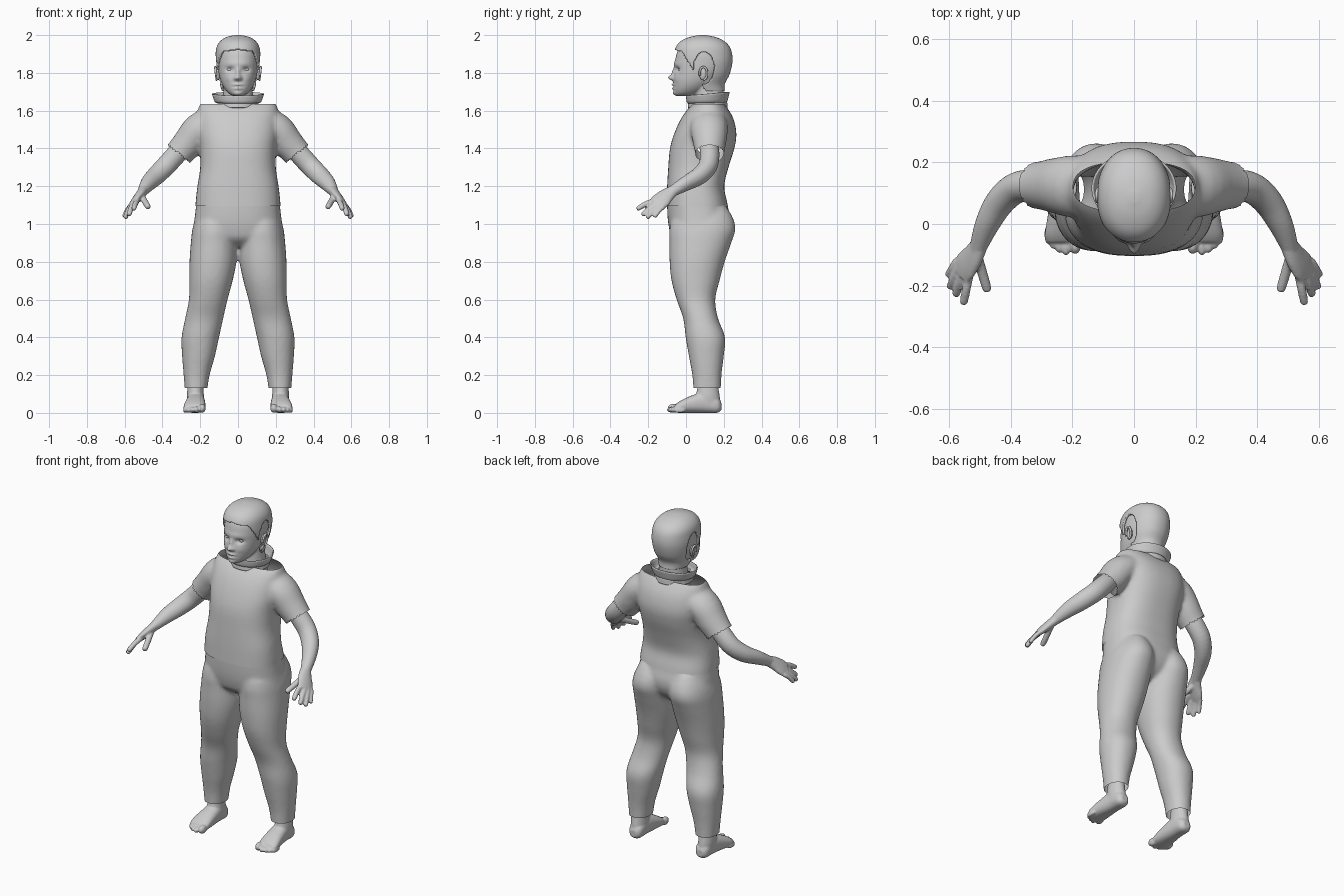
import bpy, bmesh, math
from mathutils import Vector, Matrix

X, Y, Z = Vector((1, 0, 0)), Vector((0, 1, 0)), Vector((0, 0, 1))


def span(z, x0, x1, y0, y1):
    """Horizontal ring given by its extents."""
    return ((x0 + x1) / 2, (y0 + y1) / 2, z, (x1 - x0) / 2, (y1 - y0) / 2)


def loft(bm, rings, u=X, v=None, n=32, p=2.0, steps=4, caps=True, side=1):
    """Skin smooth rings (x, y, z, ra, rb); without v they turn with the path."""
    pts = []
    for i in range(len(rings) - 1):
        k = [rings[max(0, min(len(rings) - 1, i + d))] for d in (-1, 0, 1, 2)]
        for s in range(steps):
            t = s / steps
            pts.append([b + .5 * t * (c - a + t * (2*a - 5*b + 4*c - d + t * (3*(b - c) + d - a)))
                        for a, b, c, d in zip(*k)])
    pts.append(list(rings[-1]))
    loops = []
    for i, q in enumerate(pts):
        c = Vector(q[:3])
        if v is None:
            t = (Vector(pts[min(i + 1, len(pts) - 1)][:3]) - Vector(pts[max(i - 1, 0)][:3])).normalized()
            b = t.cross(u).normalized()
            a = b.cross(t)
        else:
            a, b = u, v
        loop = []
        for j in range(n):
            w = 2 * math.pi * j / n
            cs, sn = math.cos(w), math.sin(w)
            co = c + a * q[3] * math.copysign(abs(cs) ** (2 / p), cs) \
                + b * q[4] * math.copysign(abs(sn) ** (2 / p), sn)
            loop.append(bm.verts.new((co.x * side, co.y, co.z)))
        loops.append(loop)
    faces = [bm.faces.new((l[j], l[(j + 1) % n], m[(j + 1) % n], m[j]))
             for l, m in zip(loops, loops[1:]) for j in range(n)]
    if caps:
        faces += [bm.faces.new(loops[0]), bm.faces.new(loops[-1])]
    bmesh.ops.recalc_face_normals(bm, faces=faces)


def ball(bm, c, r):
    bmesh.ops.create_uvsphere(bm, u_segments=20, v_segments=12, radius=1,
                              matrix=Matrix.Translation(c) @ Matrix.Diagonal((*r, 1)))


def finger(bm, a, b, r, droop=.006):
    """Rounded digit from a to b."""
    a, b = Vector(a), Vector(b)
    m = (a + b) / 2 + Z * droop
    e = b - (b - m).normalized() * r * .5
    loft(bm, [(*a, r, r), (*m, r, r), (*e, r * .9, r * .9), (*b, r * .4, r * .4)], u=Vector((.6, .6, -.5)), n=12)


def finish(bm, name, voxel=0, smooth=0, mirror=False, thick=0):
    me = bpy.data.meshes.new(name)
    bm.to_mesh(me)
    bm.free()
    ob = bpy.data.objects.new(name, me)
    bpy.context.collection.objects.link(ob)
    bpy.context.view_layer.objects.active = ob
    if voxel:
        m = ob.modifiers.new("fuse", 'REMESH')
        m.mode, m.voxel_size = 'VOXEL', voxel
    if smooth:
        m = ob.modifiers.new("relax", 'SMOOTH')
        m.factor, m.iterations = .5, smooth
    if thick:
        m = ob.modifiers.new("thickness", 'SOLIDIFY')
        m.thickness, m.offset = thick, -1
    if mirror:
        ob.modifiers.new("mirror", 'MIRROR').use_mirror_merge = False
    for m in list(ob.modifiers):
        bpy.ops.object.modifier_apply(modifier=m.name)
    for f in ob.data.polygons:
        f.use_smooth = True
    return ob


def trim(ob, planes=(), drop=None):
    """Open a shell with cutting planes (height, direction) and a face test."""
    bm = bmesh.new()
    bm.from_mesh(ob.data)
    for z, d in planes:
        bmesh.ops.bisect_plane(bm, geom=bm.verts[:] + bm.edges[:] + bm.faces[:],
                               plane_co=(0, 0, z), plane_no=(0, 0, d), clear_outer=True)
    if drop:
        bmesh.ops.delete(bm, geom=[f for f in bm.faces if drop(f.calc_center_median())], context='FACES')
    bm.to_mesh(ob.data)
    bm.free()


# shirt: torso and sleeves fused, then opened at hem, shoulders and cuffs
bm = bmesh.new()
loft(bm, [span(z, -x, x, a, b) for z, x, a, b in (
    (1.05, .228, -.105, .23), (1.12, .224, -.103, .217), (1.2, .215, -.1, .202), (1.3, .2, -.094, .225),
    (1.4, .202, -.085, .256), (1.48, .213, -.062, .267), (1.56, .213, -.025, .25),
    (1.62, .208, .02, .215), (1.66, .18, .07, .18))], v=Y, p=2.5, n=48)
for s in (1, -1):
    loft(bm, [(.12, .12, 1.54, .09, .1), (.205, .122, 1.5, .088, .1), (.262, .125, 1.43, .083, .088),
              (.315, .125, 1.37, .076, .076), (.35, .125, 1.33, .08, .078)], u=Vector((.7, 0, .7)), side=s)
shirt = finish(bm, "shirt", .011, 8)
trim(shirt, ((1.095, -1), (1.636, 1)),
     lambda c: abs(c.x) > .229 and c.z > 1.2 and (abs(c.x) - .316) * .62 - (c.z - 1.375) * .78 > 0)

# trousers: hips and two legs fused, open at waist and ankles
bm = bmesh.new()
loft(bm, [span(z, -x, x, a, b) for z, x, a, b in (
    (1.16, .22, -.1, .215), (1.1, .222, -.1, .22), (1.03, .23, -.097, .235), (.97, .235, -.088, .225),
    (.92, .2, -.07, .19), (.88, .1, -.02, .13))], v=Y, p=2.4, n=48)
for s in (1, -1):
    loft(bm, [span(*r) for r in (
        (1.09, .05, .19, 0, .215), (1.03, .012, .225, -.07, .25), (.97, .004, .242, -.088, .262),
        (.9, .003, .25, -.088, .24), (.8, .008, .257, -.087, .205), (.7, .028, .258, -.077, .178),
        (.6, .055, .26, -.05, .155), (.5, .078, .28, -.015, .17), (.4, .1, .299, -.002, .207),
        (.3, .122, .296, .015, .2), (.2, .15, .288, .033, .188), (.1, .166, .28, .04, .184))],
        v=Y, p=2.15, side=s)
trousers = finish(bm, "trousers", .011, 6)
trim(trousers, ((1.102, 1), (.132, -1)))

# bare arms with hands
bm = bmesh.new()
loft(bm, [(.27, .12, 1.43, .05, .05), (.33, .125, 1.365, .052, .054), (.385, .115, 1.305, .05, .053),
          (.435, .07, 1.255, .046, .05), (.475, 0, 1.215, .038, .042), (.505, -.075, 1.172, .03, .027),
          (.512, -.09, 1.162, .03, .024)], u=Vector((.5, .6, -.6)), n=24)
loft(bm, [(.5, -.065, 1.178, .03, .026), (.522, -.105, 1.15, .043, .024), (.545, -.135, 1.122, .051, .02),
          (.561, -.16, 1.102, .046, .014)], u=Vector((.5, .6, -.6)), n=24)
for a, b, r in (((.533, -.16, 1.125), (.553, -.26, 1.078), .0145), ((.553, -.15, 1.112), (.578, -.232, 1.046), .0145),
                ((.566, -.138, 1.1), (.597, -.207, 1.031), .014), ((.574, -.118, 1.092), (.604, -.168, 1.036), .0125)):
    finger(bm, a, b, r)
finger(bm, (.51, -.095, 1.15), (.474, -.218, 1.088), .0165, -.002)
finish(bm, "arms", .0055, 3, mirror=True)

# bare feet with toes
bm = bmesh.new()
loft(bm, [span(.2, .185, .262, .07, .165), span(.13, .183, .268, .06, .172), span(.08, .18, .27, .05, .18),
          span(.03, .18, .265, .05, .185)], v=Y)
loft(bm, [(.222, .187, .035, .02, .02), (.222, .165, .042, .04, .042), (.223, .1, .055, .046, .055),
          (.226, .03, .046, .053, .046), (.23, -.03, .032, .058, .032), (.23, -.06, .022, .052, .02)], v=Z, p=2.4)
for a, b, r in ((.19, -.078, .024), (.22, -.083, .017), (.243, -.075, .0165), (.263, -.062, .0155), (.279, -.046, .0145)):
    ball(bm, (a, b + .012, r), (r * .8, .032, r))
finish(bm, "feet", .0055, 3, mirror=True)

# head and neck
bm = bmesh.new()
loft(bm, [span(z, -x, x, a, b) for z, x, a, b in (
    (1.677, .022, -.05, .02), (1.69, .048, -.062, .07), (1.72, .074, -.066, .12), (1.76, .093, -.066, .17),
    (1.81, .104, -.062, .21), (1.86, .108, -.058, .228), (1.91, .106, -.047, .228),
    (1.95, .09, -.02, .205), (1.98, .055, .03, .15))], v=Y, p=2.15, n=48)
loft(bm, [span(1.56, -.1, .1, .03, .215), span(1.63, -.085, .085, .04, .205), span(1.7, -.078, .078, .045, .2),
          span(1.8, -.08, .08, .05, .2)], v=Y)
head = finish(bm, "head", .006, 5)
# nose, brow, eye sockets, lips, mouth line, chin and cheeks pushed in or out
bumps = [((0, 1.775), (.015, .014), -.03), ((0, 1.805), (.011, .022), -.013), ((0, 1.85), (.07, .016), -.004),
         ((0, 1.738), (.024, .006), -.011), ((0, 1.717), (.02, .006), -.011), ((0, 1.728), (.026, .003), .005),
         ((0, 1.69), (.02, .012), -.008)]
for s in (1, -1):
    bumps += [((s * .043, 1.818), (.02, .013), .016), ((s * .015, 1.77), (.008, .008), -.009),
              ((s * .05, 1.77), (.02, .02), -.004)]
for v in head.data.vertices:
    if v.co.y < .03:
        v.co.y += sum(d * math.exp(-((v.co.x - c[0]) / r[0]) ** 2 - ((v.co.z - c[1]) / r[1]) ** 2)
                      for c, r, d in bumps)

# eyes
bm = bmesh.new()
ball(bm, (.043, -.022, 1.818), (.019, .019, .0135))
finish(bm, "eyes", mirror=True)

# ears: flat shell with a raised rim
bm = bmesh.new()
ball(bm, (.106, .09, 1.795), (.012, .02, .034))
loft(bm, [(.117 + .004 * math.sin(t), .092 + .02 * math.cos(t), 1.797 + .034 * math.sin(t), .006, .006)
          for t in [i * math.pi / 5 - .5 * math.pi for i in range(9)]], u=X, n=10)
finish(bm, "ears", mirror=True)

# hair cap: closed shell opened at the face and around the ears
bm = bmesh.new()
loft(bm, [span(z, -x, x, a, b) for z, x, a, b in (
    (1.7, .084, -.02, .205), (1.74, .097, -.05, .205), (1.79, .112, -.06, .23), (1.85, .12, -.064, .245),
    (1.9, .119, -.064, .244), (1.94, .112, -.052, .23), (1.97, .092, -.025, .2), (1.99, .06, .02, .155),
    (2.0, .015, .07, .105))], v=Y, p=2.15, n=128, steps=8)
hair = finish(bm, "hair")


def hair_gap(c):
    face = c.z < 1.918 + .006 * math.cos(c.x * 30) and c.y < -.03 + (1.925 - c.z) * .6
    ear = abs(c.x) > .06 and ((c.y - .095) / .055) ** 2 + ((c.z - 1.825) / .085) ** 2 < 1
    return face or ear or c.z < 1.703


trim(hair, drop=hair_gap)
bm = bmesh.new()
bm.from_mesh(hair.data)
bpy.data.objects.remove(hair)
finish(bm, "hair", smooth=3, thick=.012)

# flared collar
bm = bmesh.new()
loft(bm, [span(1.615, -.105, .105, .015, .215), span(1.645, -.104, .104, .018, .212),
          span(1.65, -.118, .118, .01, .214), span(1.69, -.132, .132, .005, .226)], v=Y, n=48, caps=False)
for v in bm.verts:
    v.co.z += max(0, v.co.z - 1.63) * (v.co.y - .115) * 1.5
finish(bm, "collar", thick=.006)
